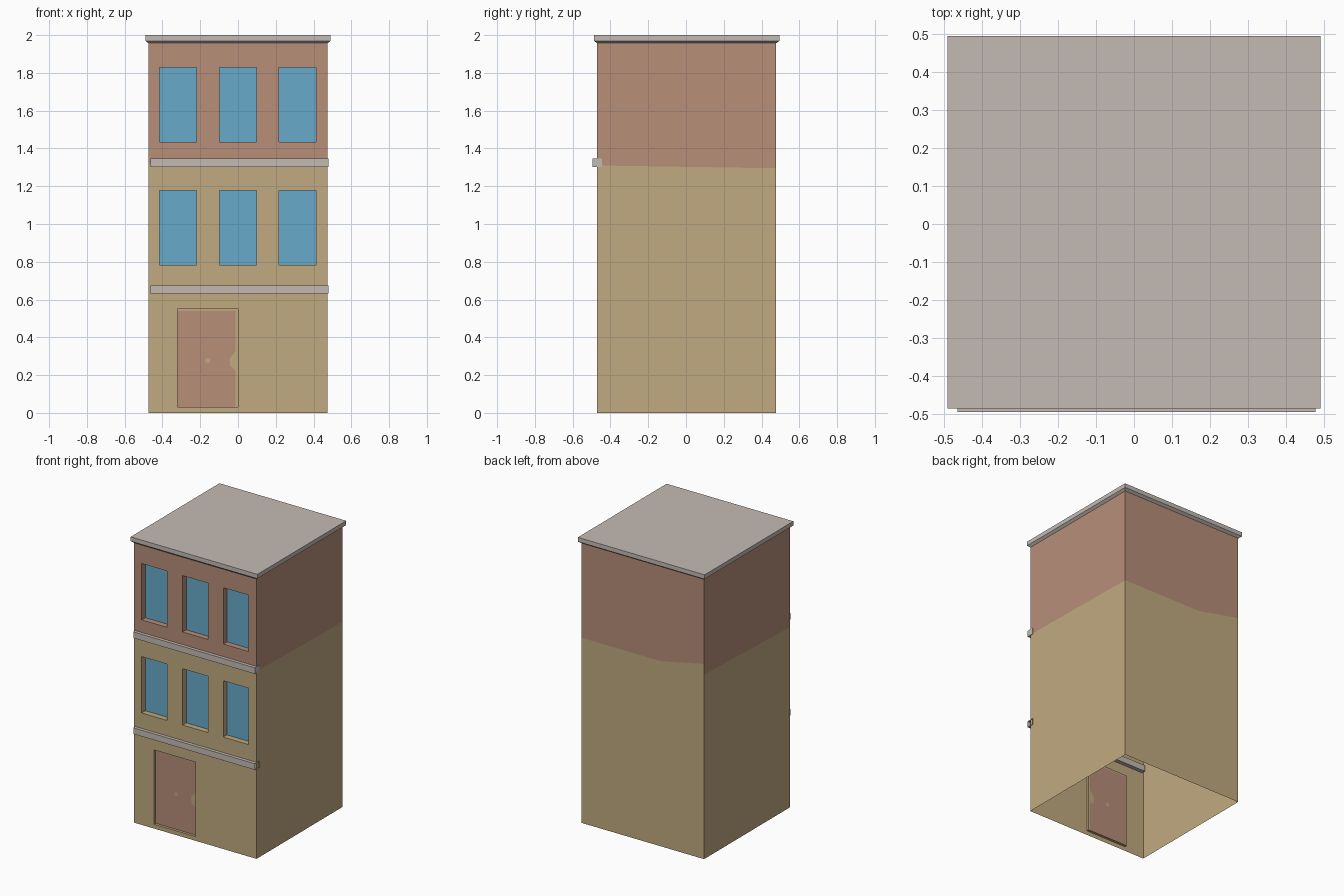
import bpy, math

if "Cube" in bpy.data.objects:
    bpy.data.objects.remove(bpy.data.objects["Cube"])


def material(name, rgb):
    m = bpy.data.materials.new(name)
    m.diffuse_color = (*rgb, 1)
    m.use_nodes = True
    m.node_tree.nodes["Principled BSDF"].inputs["Base Color"].default_value = m.diffuse_color
    return m


SAND = material("sand yellow", (0.527, 0.402, 0.216))
BRICK = material("brick pink", (0.474, 0.271, 0.191))
STONE = material("stone grey", (0.552, 0.497, 0.456))
GLASS = material("window blue", (0.138, 0.402, 0.591))

W, YF, YB, H = 0.474, -0.472, 0.477, 1.957   # wall half width, front, back, top


class Part:
    """Collects polygons with a material each, then makes one object."""

    def __init__(self, name, mats):
        self.name, self.mats = name, mats
        self.v, self.f, self.m = [], [], []

    def poly(self, pts, mat=0):
        n = len(self.v)
        self.v += pts
        self.f.append(range(n, n + len(pts)))
        self.m.append(mat)

    def front(self, x0, x1, z0, z1, y, mat=0):
        self.poly([(x0, y, z0), (x1, y, z0), (x1, y, z1), (x0, y, z1)], mat)

    def box(self, x0, x1, y0, y1, z0, z1, ends=True):
        self.front(x0, x1, z0, z1, y0)
        self.poly([(x1, y1, z0), (x0, y1, z0), (x0, y1, z1), (x1, y1, z1)])
        self.poly([(x0, y0, z1), (x1, y0, z1), (x1, y1, z1), (x0, y1, z1)])
        self.poly([(x0, y1, z0), (x1, y1, z0), (x1, y0, z0), (x0, y0, z0)])
        if ends:
            self.poly([(x1, y0, z0), (x1, y1, z0), (x1, y1, z1), (x1, y0, z1)])
            self.poly([(x0, y1, z0), (x0, y0, z0), (x0, y0, z1), (x0, y1, z1)])

    def build(self):
        me = bpy.data.meshes.new(self.name)
        me.from_pydata(self.v, [], [list(f) for f in self.f])
        for m in self.mats:
            me.materials.append(m)
        for p, i in zip(me.polygons, self.m):
            p.material_index = i
        ob = bpy.data.objects.new(self.name, me)
        bpy.context.collection.objects.link(ob)


# Openings: x range, z range, recess depth
win_x = [(-0.415, -0.22), (-0.098, 0.098), (0.217, 0.413)]
win_z = [(0.783, 1.177), (1.434, 1.828)]
windows = [(*x, *z, 0.04) for z in win_z for x in win_x]
door = (-0.32, 0.0, 0.03, 0.55, 0.018)
openings = windows + [door]

# Front wall: grid of panels around the openings, split in colour by height
walls = Part("walls", [SAND, BRICK])
xs = sorted({-W, W} | {x for o in openings for x in o[:2]})
zs = sorted({0, 1.32, H} | {z for o in openings for z in o[2:4]})
for x0, x1 in zip(xs, xs[1:]):
    for z0, z1 in zip(zs, zs[1:]):
        cx, cz = (x0 + x1) / 2, (z0 + z1) / 2
        if not any(o[0] < cx < o[1] and o[2] < cz < o[3] for o in openings):
            walls.front(x0, x1, z0, z1, YF, int(cz > 1.32))

# Reveals round each opening
for x0, x1, z0, z1, d in openings:
    ring = [(x0, z0), (x1, z0), (x1, z1), (x0, z1)]
    for (ax, az), (bx, bz) in zip(ring, ring[1:] + ring[:1]):
        walls.poly([(ax, YF, az), (bx, YF, bz), (bx, YF + d, bz), (ax, YF + d, az)],
                   int(z0 > 1.32))

# Side and back walls: the colour line follows these corner points
line = [(W, YF, 1.31), (W, YB, 1.295), (-0.14, YB, 1.295),
        (-W, YB, 1.365), (-W, YB, 1.29), (-W, YF, 1.26)]
for a, b in zip(line, line[1:]):
    if a[:2] != b[:2]:
        walls.poly([(*a[:2], 0), (*b[:2], 0), b, a], 0)
        walls.poly([a, b, (*b[:2], H), (*a[:2], H)], 1)
walls.build()

# Window panes
panes = Part("window_panes", [GLASS])
for x0, x1, z0, z1, d in windows:
    panes.front(x0, x1, z0, z1, YF + d)
panes.build()

# Door leaf with a thin sand margin at the top and right
x0, x1, z0, z1, d = door
yd = YF + d
leaf = Part("door", [BRICK, SAND])
leaf.front(x0, x1 - 0.012, z0, z1 - 0.01, yd, 0)
leaf.front(x0, x1 - 0.012, z1 - 0.01, z1, yd, 1)
leaf.front(x1 - 0.012, x1, z0, z1, yd, 1)
leaf.build()

# Painted door spots, showing on both faces of the leaf
spots = Part("door_spots", [SAND])
dot = [(-0.16 + 0.014 * math.cos(k * math.pi / 4), 0.276 + 0.014 * math.sin(k * math.pi / 4))
       for k in range(8)]
patch = [(-0.012, 0.225), (-0.012, 0.33), (-0.035, 0.30), (-0.045, 0.28), (-0.04, 0.245)]
for shape in (dot, patch):
    spots.poly([(x, yd - 0.001, z) for x, z in shape])
    spots.poly([(x, yd + 0.001, z) for x, z in reversed(shape)])
spots.build()

# Stone bands across the front; the lower one has open ends
for name, z, ends in (("lower_band", 0.632, False), ("upper_band", 1.303, True)):
    band = Part(name, [STONE])
    band.box(-0.464, 0.478, -0.495, -0.444, z, z + 0.043, ends)
    band.build()

# Roof slab with a sloped underside
roof = Part("roof", [STONE])
R, RF, RB = 0.4905, -0.486, 0.495
rings = [[(-x, f, z), (x, f, z), (x, b, z), (-x, b, z)]
         for x, f, b, z in ((W, YF, YB, H), (R, RF, RB, 1.97), (R, RF, RB, 2.0))]
for lo, hi in zip(rings, rings[1:]):
    for i in range(4):
        j = (i + 1) % 4
        roof.poly([lo[i], lo[j], hi[j], hi[i]])
roof.poly(rings[-1])
roof.build()
